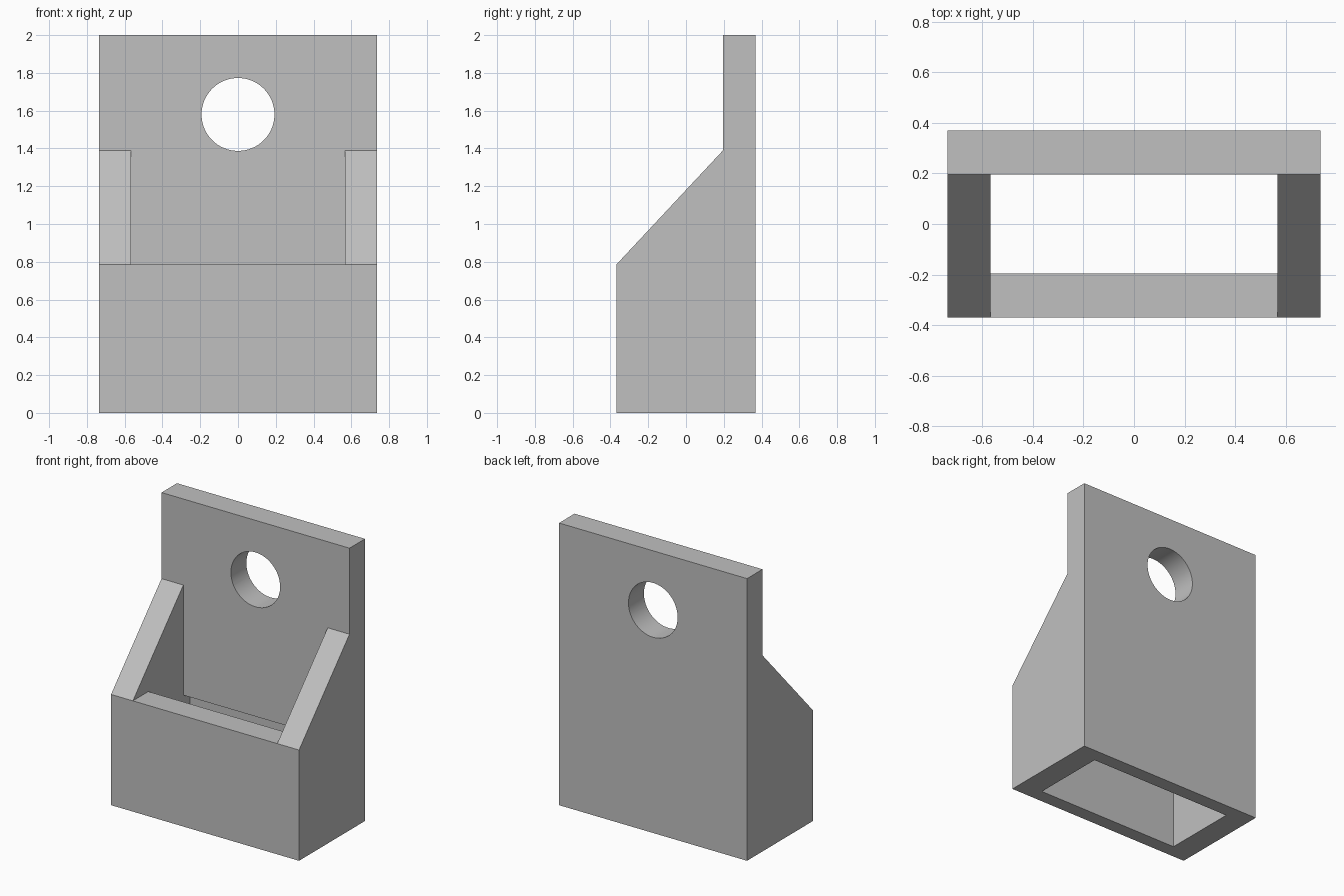
import bpy
import bmesh
import math
from mathutils import Matrix

cube = bpy.data.objects.get("Cube")
if cube:
    bpy.data.objects.remove(cube, do_unlink=True)

HALF_W, HALF_D = 0.737, 0.369
INNER_W, INNER_D = 0.566, 0.196
FRONT_H, SHOULDER_H, TOP = 0.785, 1.39, 2.0
POCKET_H, POCKET_D = 0.61, 0.27

grey = bpy.data.materials.new("plain_grey")
grey.use_nodes = True
grey.diffuse_color = (0.53, 0.53, 0.53, 1)
grey.node_tree.nodes["Principled BSDF"].inputs["Base Color"].default_value = grey.diffuse_color


def finish(name, bm):
    bmesh.ops.recalc_face_normals(bm, faces=bm.faces)
    mesh = bpy.data.meshes.new(name)
    bm.to_mesh(mesh)
    bm.free()
    mesh.materials.append(grey)
    obj = bpy.data.objects.new(name, mesh)
    bpy.context.collection.objects.link(obj)
    return obj


def extrude_side_profile(name, points, half_width):
    """Sweep a closed (y, z) outline across x."""
    bm = bmesh.new()
    face = bm.faces.new([bm.verts.new((-half_width, y, z)) for y, z in points])
    swept = bmesh.ops.extrude_face_region(bm, geom=[face])["geom"]
    verts = [v for v in swept if isinstance(v, bmesh.types.BMVert)]
    bmesh.ops.translate(bm, verts=verts, vec=(2 * half_width, 0, 0))
    return finish(name, bm)


def cut(target, cutter):
    cutter.hide_render = True
    mod = target.modifiers.new("cut", "BOOLEAN")
    mod.operation = "DIFFERENCE"
    mod.solver = "EXACT"
    mod.object = cutter
    bpy.context.view_layer.objects.active = target
    bpy.ops.object.modifier_apply(modifier=mod.name)
    bpy.data.objects.remove(cutter, do_unlink=True)


# Solid body: tall back panel with sloped sides
holder = extrude_side_profile("wall_holder", [
    (-HALF_D, 0), (HALF_D, 0), (HALF_D, TOP), (INNER_D, TOP),
    (INNER_D, SHOULDER_H), (-HALF_D, FRONT_H)], HALF_W)

# Open well: wide pocket below, narrower mouth, clear space over the front wall
well = extrude_side_profile("well_cutter", [
    (-POCKET_D, -0.1), (POCKET_D, -0.1), (POCKET_D, POCKET_H),
    (INNER_D, POCKET_H), (INNER_D, SHOULDER_H + 0.1), (-1, SHOULDER_H + 0.1),
    (-1, FRONT_H), (-INNER_D, FRONT_H), (-INNER_D, POCKET_H),
    (-POCKET_D, POCKET_H)], INNER_W)
cut(holder, well)

# Round hanging hole through the back panel
bm = bmesh.new()
bmesh.ops.create_cone(
    bm, cap_ends=True, segments=64, radius1=0.193, radius2=0.193, depth=1,
    matrix=Matrix.Translation((0, 0.3, 1.58)) @ Matrix.Rotation(math.pi / 2, 4, "X"))
cut(holder, finish("hole_cutter", bm))

# Smooth the hole wall, keep the corners sharp
bpy.ops.object.select_all(action="DESELECT")
holder.select_set(True)
bpy.context.view_layer.objects.active = holder
bpy.ops.object.shade_smooth_by_angle(angle=math.radians(30))
